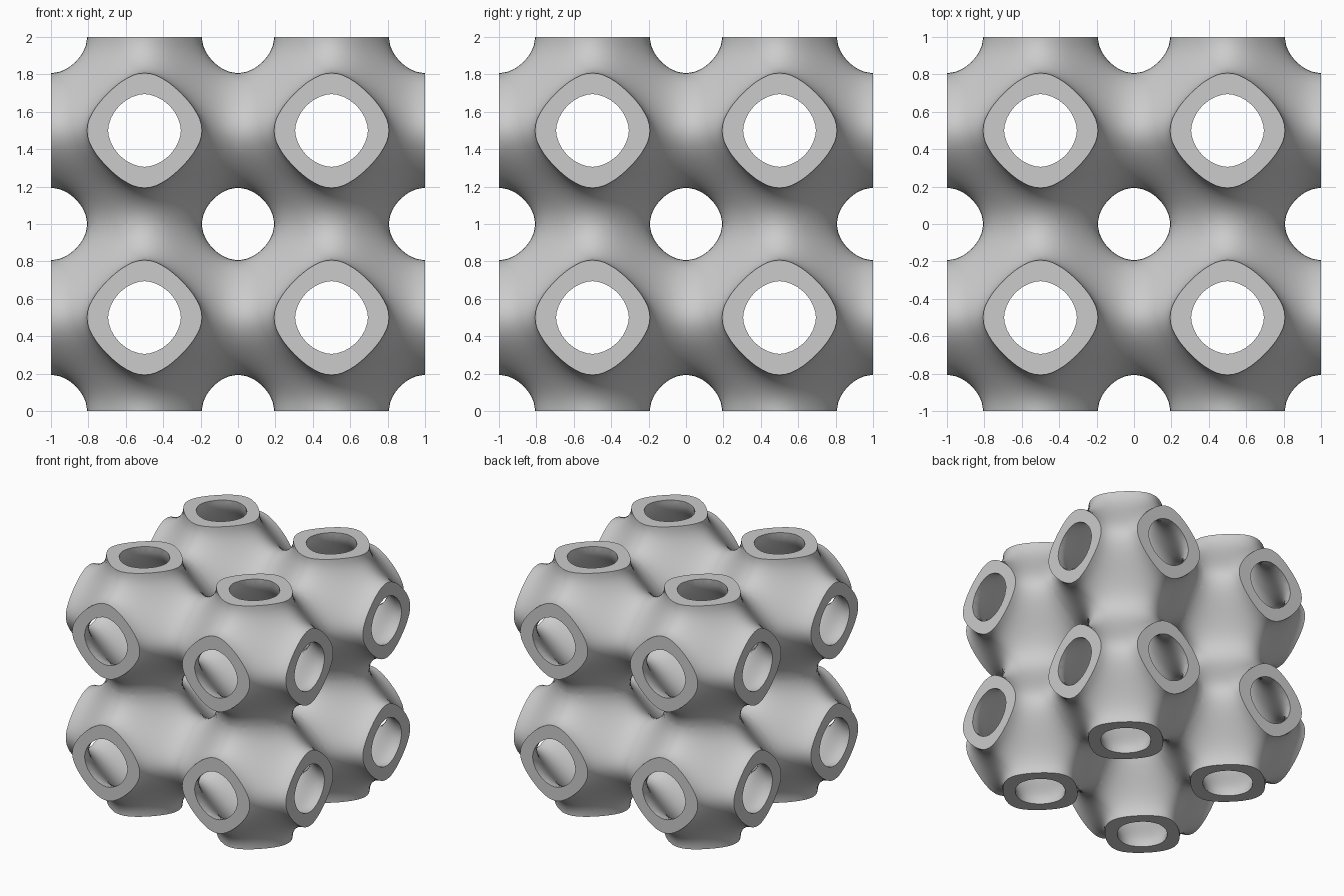
import bpy
import bmesh
from math import cos, pi, radians
from mathutils import Vector

WALL = 0.35      # half width of the wall, as a level of the wave function
CUTS = 31        # grid cuts on each side of a cell
HALF = 0.5       # half the size of a cell

if "Cube" in bpy.data.objects:
    bpy.data.objects.remove(bpy.data.objects["Cube"], do_unlink=True)


def wave(p):
    """Triply periodic wave, held flat beyond the cell so the necks run straight."""
    return sum(cos(min(abs(c) * 2 * pi, pi)) for c in p)


def radius(direction, level):
    """Distance from the cell centre at which the wave falls to the level."""
    low, high = 0.0, 3.0
    for _ in range(36):
        mid = (low + high) / 2
        if wave(direction * mid) > level:
            low = mid
        else:
            high = mid
    return low


def add_shell(bm, level, inward):
    """Gridded cube pushed onto one level of the wave."""
    shell = bmesh.new()
    bmesh.ops.create_cube(shell, size=1)
    bmesh.ops.subdivide_edges(shell, edges=shell.edges[:], cuts=CUTS, use_grid_fill=True)
    for v in shell.verts:
        d = v.co.normalized()
        v.co = d * radius(d, level)
    if inward:
        bmesh.ops.reverse_faces(shell, faces=shell.faces[:])
    temp = bpy.data.meshes.new("shell")
    shell.to_mesh(temp)
    shell.free()
    bm.from_mesh(temp)
    bpy.data.meshes.remove(temp)


# Outer and inner skins of one cell
bm = bmesh.new()
add_shell(bm, -WALL, False)
add_shell(bm, WALL, True)

# Trim the six necks flush with the cell
for axis in range(3):
    for side in (-1, 1):
        normal = Vector((0, 0, 0))
        normal[axis] = side
        bmesh.ops.bisect_plane(bm, geom=bm.verts[:] + bm.edges[:] + bm.faces[:],
                               dist=0.00001, plane_co=normal * HALF,
                               plane_no=normal, clear_outer=True)

# Flat rings close the wall on the three outward necks
for axis in range(3):
    normal = Vector((0, 0, 0))
    normal[axis] = 1
    rim = [e for e in bm.edges if e.is_boundary
           and all(v.co[axis] > HALF - 0.0001 for v in e.verts)]
    filled = bmesh.ops.triangle_fill(bm, edges=rim, use_beauty=True, normal=normal)
    for f in filled["geom"]:
        if isinstance(f, bmesh.types.BMFace):
            f.normal_update()
            if f.normal[axis] < 0:
                f.normal_flip()

bmesh.ops.translate(bm, verts=bm.verts[:], vec=(HALF, HALF, HALF))
mesh = bpy.data.meshes.new("lattice")
bm.to_mesh(mesh)
bm.free()

# Eight cells by mirroring
lattice = bpy.data.objects.new("lattice", mesh)
bpy.context.collection.objects.link(lattice)
lattice.location.z = 1
mirror = lattice.modifiers.new("cells", "MIRROR")
mirror.use_axis = (True, True, True)
mirror.merge_threshold = 0.0005

# Plain grey
grey = bpy.data.materials.new("plain grey")
grey.use_nodes = True
colour = (0.6, 0.6, 0.6, 1)
grey.diffuse_color = colour
grey.node_tree.nodes["Principled BSDF"].inputs["Base Color"].default_value = colour
mesh.materials.append(grey)

# Smooth skins with crisp rims
bpy.ops.object.select_all(action="DESELECT")
lattice.select_set(True)
bpy.context.view_layer.objects.active = lattice
bpy.ops.object.shade_smooth_by_angle(angle=radians(40))
